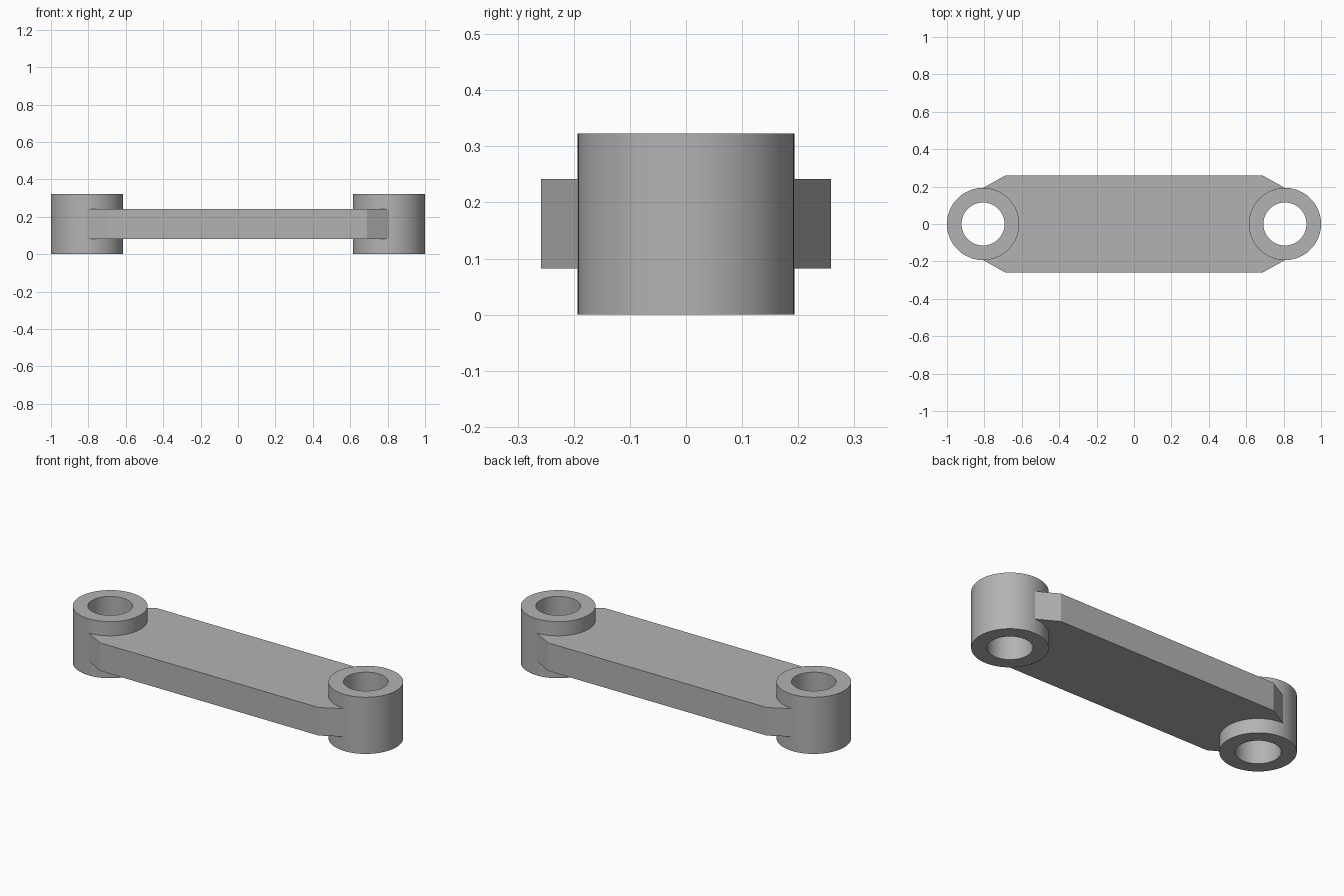
import bpy
import bmesh
from math import cos, sin, pi, radians

cube = bpy.data.objects.get("Cube")
if cube:
    bpy.data.objects.remove(cube, do_unlink=True)

BOSS_X, BOSS_R, BORE_R, BOSS_H = 0.807, 0.193, 0.115, 0.323
PLATE_Z0, PLATE_Z1 = 0.082, 0.242
SEGMENTS = 96

# Material
grey = bpy.data.materials.new("plain grey")
grey.use_nodes = True
colour = (0.45, 0.45, 0.45, 1.0)
grey.diffuse_color = colour
grey.node_tree.nodes["Principled BSDF"].inputs["Base Color"].default_value = colour


def make_object(name, bm):
    bmesh.ops.recalc_face_normals(bm, faces=bm.faces)
    mesh = bpy.data.meshes.new(name)
    bm.to_mesh(mesh)
    bm.free()
    mesh.materials.append(grey)
    obj = bpy.data.objects.new(name, mesh)
    bpy.context.collection.objects.link(obj)
    bpy.ops.object.select_all(action='DESELECT')
    obj.select_set(True)
    bpy.context.view_layer.objects.active = obj
    bpy.ops.object.shade_smooth_by_angle(angle=radians(20))
    return obj


def make_boss(name, x):
    # Rectangular wall section swept around the bore axis
    bm = bmesh.new()
    section = [(BORE_R, 0), (BOSS_R, 0), (BOSS_R, BOSS_H), (BORE_R, BOSS_H)]
    rings = []
    for i in range(SEGMENTS):
        a = 2 * pi * i / SEGMENTS
        rings.append([bm.verts.new((x + r * cos(a), r * sin(a), z)) for r, z in section])
    for i, ring in enumerate(rings):
        after = rings[(i + 1) % SEGMENTS]
        for j in range(4):
            k = (j + 1) % 4
            bm.faces.new((ring[j], after[j], after[k], ring[k]))
    return make_object(name, bm)


def make_plate():
    # Tapered outline whose notched ends stop inside the boss walls
    half = [(0.69, -0.258), (BOSS_X, -BOSS_R)]
    notch_r = (BORE_R + BOSS_R) / 2
    steps = 32
    for i in range(steps + 1):
        a = -pi / 2 - pi * i / steps
        half.append((BOSS_X + notch_r * cos(a), notch_r * sin(a)))
    half += [(BOSS_X, BOSS_R), (0.69, 0.258)]
    outline = half + [(-x, -y) for x, y in half]
    bm = bmesh.new()
    base = bm.faces.new([bm.verts.new((x, y, PLATE_Z0)) for x, y in outline])
    top = bmesh.ops.extrude_face_region(bm, geom=[base], use_keep_orig=True)
    verts = [g for g in top["geom"] if isinstance(g, bmesh.types.BMVert)]
    bmesh.ops.translate(bm, verts=verts, vec=(0, 0, PLATE_Z1 - PLATE_Z0))
    return make_object("link_plate", bm)


make_boss("left_boss", BOSS_X)
make_boss("right_boss", -BOSS_X)
make_plate()
